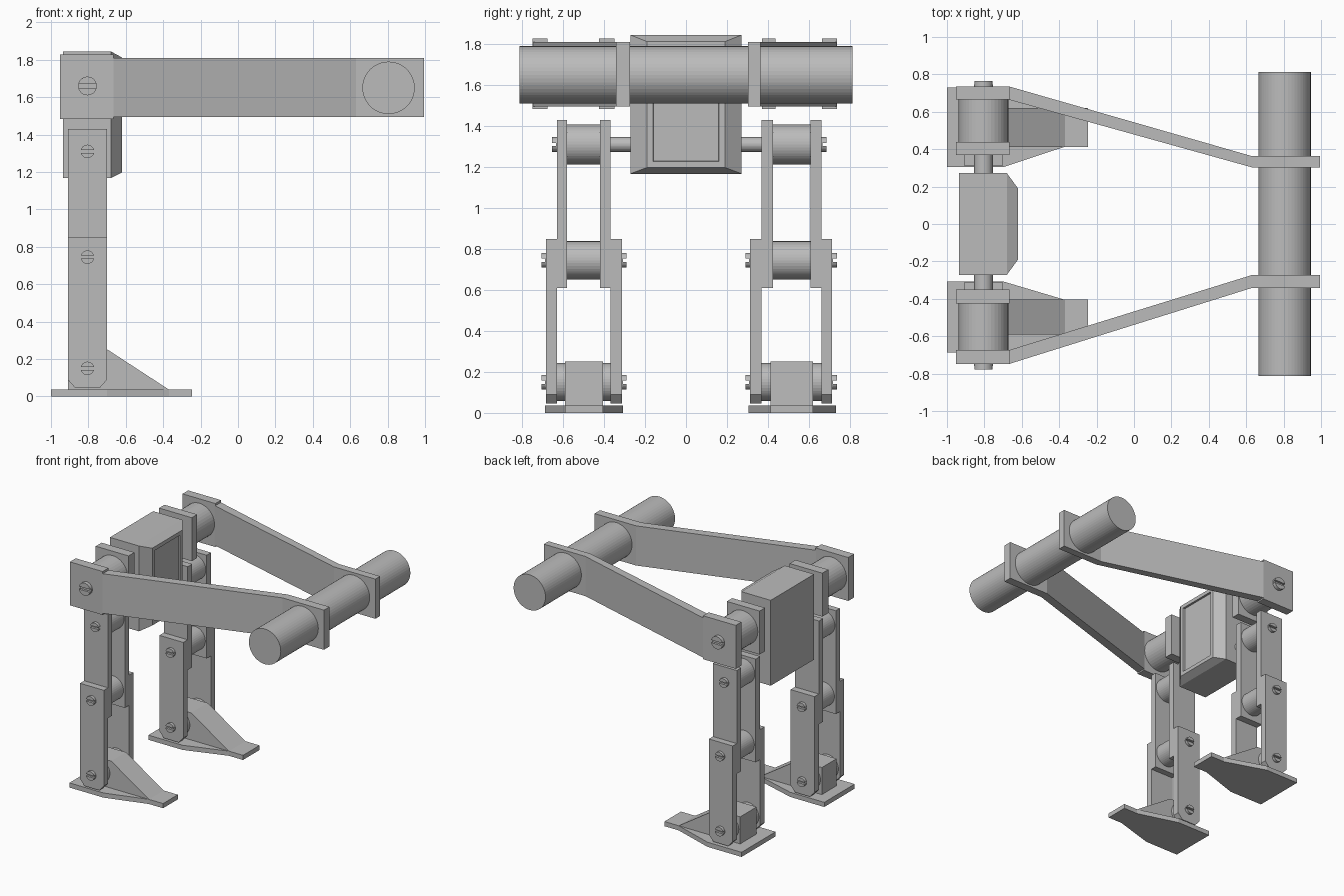
import bpy, bmesh, math

if "Cube" in bpy.data.objects:
    bpy.data.objects.remove(bpy.data.objects["Cube"])

grey = bpy.data.materials.new("mid grey")
grey.diffuse_color = (0.5, 0.5, 0.5, 1)
grey.use_nodes = True
grey.node_tree.nodes["Principled BSDF"].inputs["Base Color"].default_value = grey.diffuse_color


def finish(name, bm):
    bmesh.ops.recalc_face_normals(bm, faces=bm.faces)
    me = bpy.data.meshes.new(name)
    bm.to_mesh(me)
    bm.free()
    me.materials.append(grey)
    ob = bpy.data.objects.new(name, me)
    bpy.context.collection.objects.link(ob)
    return ob


def add_prism(bm, pts, a, b, axis="y"):
    """Extrude a 2D outline: xz outline along y, or xy outline along z."""
    place = (lambda p, t: (p[0], t, p[1])) if axis == "y" else (lambda p, t: (p[0], p[1], t))
    f = bm.faces.new([bm.verts.new(place(p, a)) for p in pts])
    ret = bmesh.ops.extrude_face_region(bm, geom=[f])
    d = (0, b - a, 0) if axis == "y" else (0, 0, b - a)
    bmesh.ops.translate(bm, vec=d, verts=[v for v in ret["geom"] if isinstance(v, bmesh.types.BMVert)])


def prism(name, pts, a, b, axis="y"):
    bm = bmesh.new()
    add_prism(bm, pts, a, b, axis)
    return finish(name, bm)


def rect(x0, x1, z0, z1):
    return [(x0, z0), (x1, z0), (x1, z1), (x0, z1)]


def circle(x, z, r, n=40):
    return [(x + r * math.cos(2 * math.pi * i / n), z + r * math.sin(2 * math.pi * i / n)) for i in range(n)]


def screw(name, x, z, r, a, b, heads):
    """Round pin from y=a to y=b; each end listed in heads gets a slotted tip."""
    bm = bmesh.new()
    depth, t = 0.018, math.asin(0.22)
    lo = a + depth if "a" in heads else a
    hi = b - depth if "b" in heads else b
    add_prism(bm, circle(x, z, r, 28), lo, hi)
    for end, y0, y1 in (("a", a, lo), ("b", hi, b)):
        if end in heads:
            for s in (1, -1):
                arc = [t + (math.pi - 2 * t) * i / 12 for i in range(13)]
                add_prism(bm, [(x + r * math.cos(u), z + s * r * math.sin(u)) for u in arc], y0, y1)
    return finish(name, bm)


X = -0.805                      # shared axis of the leg joints
SHIN = [(-.91, .09), (-.87, .045), (-.74, .045), (-.70, .09), (-.70, .85), (-.91, .85)]
FOOT = [(-.91, .03), (-.37, .037), (-.70, .252), (-.91, .252)]

# Per side: sign, plate edges of leg from inside to outside, foot extents, hip plate edges, arm end
sides = {
    "left": (-1, (.313, .368, .42, .58, .63, .683), (.307, .688, .405, .59), (.35, .424, .675, .749), (.273, .342)),
    "right": (1, (.313, .368, .425, .607, .662, .713), (.304, .731, .413, .62), (.37, .438, .665, .736), (.303, .363)),
}

for side, (s, leg, foot, hip, arm) in sides.items():
    def P(part, pts, a, b):
        return prism(f"{side}_{part}", pts, s * a, s * b)

    def S(part, z, r, a, b, both=True):
        heads = "ab" if both else ("b" if s > 0 else "a")
        lo, hi = sorted((s * a, s * b))
        return screw(f"{side}_{part}", X, z, r, lo, hi, heads)

    # Foot plate and sloped foot block
    f0, f1, t0, t1 = foot
    outline = [(-1, f0), (-.70, f0), (-.37, t0), (-.245, t0), (-.245, t1), (-.37, t1), (-.70, f1), (-1, f1)]
    prism(f"{side}_foot_plate", [(x, s * y) for x, y in outline], 0, .037, "z")
    P("foot_block", FOOT, t0, t1)
    # Leg plates
    i0, i1, i2, o2, o1, o0 = leg
    for tag, a, b in (("inner", i0, i1), ("outer", o1, o0)):
        P(f"{tag}_shin", SHIN, a, b)
    for tag, a, b in (("inner", i1, i2), ("outer", o2, o1)):
        P(f"{tag}_thigh", rect(-.91, -.70, .61, 1.43), a, b)
    # Joint drums and pins
    P("ankle_drum", circle(X, .15, .093), i1, o1)
    P("knee_drum", circle(X, .745, .093), i2, o2)
    P("thigh_drum", circle(X, 1.31, .097), i2, o2)
    S("ankle_pin", .15, .036, i0 - .023, o0 + .023)
    S("knee_pin", .745, .036, i0 - .023, o0 + .023)
    S("thigh_pin", 1.31, .036, .25, o1 + .023, False)
    # Hip plates, drum and pin
    h0, h1, h2, h3 = hip
    P("inner_hip_plate", rect(-.953, -.665, 1.483, 1.828), h0, h1)
    P("outer_hip_plate", rect(-.953, -.665, 1.483, 1.828), h2, h3)
    P("hip_drum", circle(X, 1.66, .133), h1, h2)
    S("hip_pin", 1.66, .05, .25, h3 + .028, False)
    # Arm running to the front roller
    a0, a1 = arm
    line = [(-.67, h2), (.63, a0), (.995, a0), (.995, a1), (.63, a1), (-.67, h3)]
    prism(f"{side}_arm", [(x, s * y) for x, y in line], 1.495, 1.81, "z")

# Roller bar
prism("roller_bar", circle(.805, 1.65, .14, 48), -.813, .813)

# Body box with tapered face and recessed panel
bm = bmesh.new()
add_prism(bm, rect(-.935, -.68, 1.167, 1.845), -.272, .272)
bmesh.ops.recalc_face_normals(bm, faces=bm.faces)
face = max(bm.faces, key=lambda f: f.calc_center_median().x)


def step(face, half_y, z0, z1, x):
    """Inset the face to the given rectangle and move it to x."""
    bmesh.ops.inset_region(bm, faces=[face], thickness=0.02, use_even_offset=True)
    c = face.calc_center_median()
    for v in face.verts:
        v.co = (x, math.copysign(half_y, v.co.y), z1 if v.co.z > c.z else z0)


step(face, .19, 1.198, 1.812, -.62)
step(face, .16, 1.228, 1.782, -.62)
step(face, .158, 1.23, 1.78, -.635)
finish("body_box", bm)
